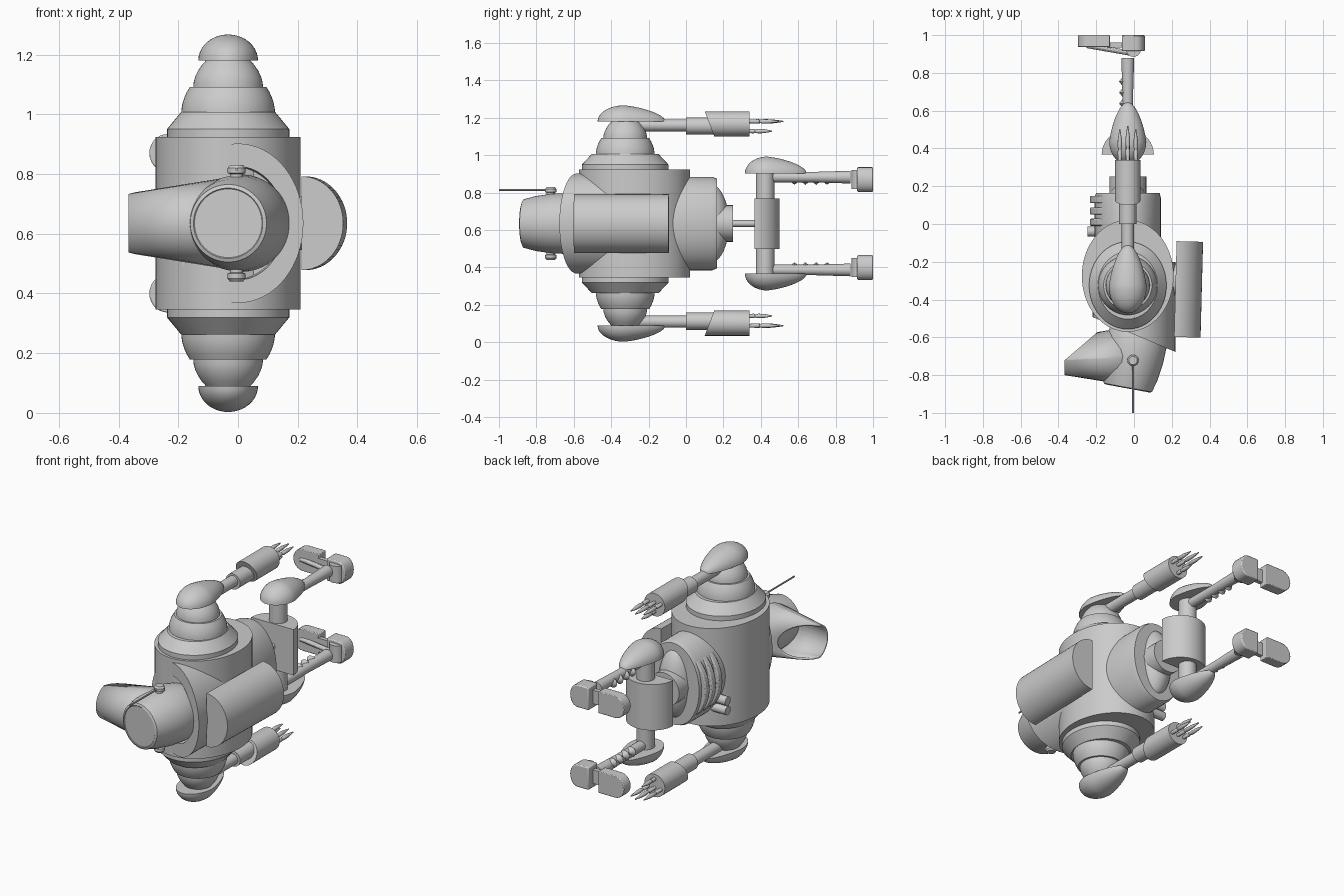
import bpy, bmesh, math
from mathutils import Matrix, Vector

cube = bpy.data.objects.get("Cube")
if cube:
    bpy.data.objects.remove(cube)

MID = 0.635      # height of the plane of symmetry; meshes are built around it
CX = -0.033      # x of the body axis
grey = bpy.data.materials.new("light grey")
grey.use_nodes = True
grey.diffuse_color = (0.6, 0.6, 0.6, 1)
grey.node_tree.nodes["Principled BSDF"].inputs["Base Color"].default_value = (0.6, 0.6, 0.6, 1)


def finish(name, bm, mirror=False, bevel=0, angle=30):
    bmesh.ops.recalc_face_normals(bm, faces=bm.faces)
    mesh = bpy.data.meshes.new(name)
    bm.to_mesh(mesh)
    bm.free()
    mesh.materials.append(grey)
    ob = bpy.data.objects.new(name, mesh)
    ob.location.z = MID
    bpy.context.collection.objects.link(ob)
    if bevel:
        mod = ob.modifiers.new("Bevel", "BEVEL")
        mod.width, mod.segments = bevel, 2
    if mirror:
        mod = ob.modifiers.new("Mirror", "MIRROR")
        mod.use_axis = (False, False, True)
        mod.use_clip = False
        mod.use_mirror_merge = False
    bpy.ops.object.select_all(action="DESELECT")
    bpy.context.view_layer.objects.active = ob
    ob.select_set(True)
    bpy.ops.object.shade_smooth_by_angle(angle=math.radians(angle))
    return ob


def lathe_mesh(profile, origin, axis, scale=(1, 1, 1), seg=48):
    """Stack of rings (radius, distance) along an axis, closed at both ends."""
    bm = bmesh.new()
    turn = Vector((0, 0, 1)).rotation_difference(Vector(axis)).to_matrix()
    rings = []
    for r, h in profile:
        ring = []
        for i in range(seg):
            a = math.tau * i / seg
            p = turn @ Vector((r * math.cos(a), r * math.sin(a), h))
            p = Vector([u * s for u, s in zip(p, scale)])
            ring.append(bm.verts.new(p + Vector(origin)))
        rings.append(ring)
    for a, b in zip(rings, rings[1:]):
        for i in range(seg):
            j = (i + 1) % seg
            bm.faces.new((a[i], a[j], b[j], b[i]))
    bm.faces.new(rings[0])
    bm.faces.new(rings[-1])
    return bm


def lathe(name, profile, origin, axis, scale=(1, 1, 1), seg=48, **kw):
    return finish(name, lathe_mesh(profile, origin, axis, scale, seg), **kw)


def rod(name, start, end, r, seg=32, **kw):
    axis = Vector(end) - Vector(start)
    return lathe(name, [(r, 0), (r, axis.length)], start, axis.normalized(), seg=seg, **kw)


def prism(name, outline, low, high, **kw):
    """Outline in x and z, extruded along y."""
    bm = bmesh.new()
    face = bm.faces.new([bm.verts.new((x, low, z)) for x, z in outline])
    out = bmesh.ops.extrude_face_region(bm, geom=[face])["geom"]
    bmesh.ops.translate(bm, vec=(0, high - low, 0),
                        verts=[v for v in out if isinstance(v, bmesh.types.BMVert)])
    return finish(name, bm, **kw)


def arc(cx, cz, rx, rz, start, end, n=24):
    angles = [math.radians(start + (end - start) * i / n) for i in range(n + 1)]
    return [(cx + rx * math.cos(a), cz + rz * math.sin(a)) for a in angles]


def ellipsoid(name, centre, size, **kw):
    bm = bmesh.new()
    bmesh.ops.create_uvsphere(bm, u_segments=32, v_segments=16, radius=1)
    bm.transform(Matrix.Translation(centre) @ Matrix.Diagonal((*size, 1)))
    return finish(name, bm, **kw)


def egg_shell(name, y, z, width, short, long, height):
    """Half egg with a flat underside and its narrow end toward the feet."""
    bm = bmesh.new()
    bmesh.ops.create_uvsphere(bm, u_segments=40, v_segments=20, radius=1)
    cut = bmesh.ops.bisect_plane(bm, geom=bm.verts[:] + bm.edges[:] + bm.faces[:],
                                 plane_co=(0, 0, 0), plane_no=(0, 0, 1), clear_inner=True)
    bmesh.ops.contextual_create(bm, geom=[e for e in cut["geom_cut"]
                                          if isinstance(e, bmesh.types.BMEdge)])
    for v in bm.verts:
        taper = 1 - 0.25 * max(v.co.y, 0)
        v.co = Vector((CX + v.co.x * width * taper,
                       y + v.co.y * (long if v.co.y > 0 else short),
                       z + v.co.z * height * taper))
    finish(name, bm, mirror=True)


# Torso drum and stepped shoulders
lathe("torso", [(0.243, -0.288), (0.243, 0.288)], (CX, -0.275, 0), (0, 0, 1), (1, 1.22, 1), 64)
SH = (CX, -0.325, 0)
lathe("shoulder_base", [(0.205, 0.26), (0.205, 0.315), (0.158, 0.372)], SH, (0, 0, 1),
      (1, 1.13, 1), mirror=True)


def dome(name, r, top, low, high):
    steps = [(low, r)] + [(low + (high - low) * t, r + (top - r) * t ** 2)
                          for t in (0.2, 0.4, 0.6, 0.8, 1)]
    lathe(name, [(q, h) for h, q in steps], SH, (0, 0, 1), mirror=True)


dome("shoulder_middle", 0.157, 0.128, 0.368, 0.457)
dome("shoulder_top", 0.117, 0.072, 0.455, 0.548)
egg_shell("shoulder_shell", -0.33, 0.545, 0.1, 0.143, 0.22, 0.087)

# Arms
rod("upper_arm", (CX, -0.27, 0.525), (CX, 0.02, 0.525), 0.032, mirror=True)
rod("elbow", (CX, 0, 0.522), (CX, 0.16, 0.522), 0.046, mirror=True)
bm = lathe_mesh([(0.067, 0), (0.067, 0.24)], (CX, 0.1, 0.533), (0, 1, 0))
for v in bm.verts:      # slanted cuff
    if v.co.y < 0.2:
        v.co.y += (0.6 - v.co.z) * 0.38
finish("forearm", bm, mirror=True)


def finger(name, x, z, start, length):
    lathe(name, [(0.009, 0), (0.012, 0.35 * length), (0.008, 0.4 * length), (0.012, 0.5 * length),
                 (0.011, 0.7 * length), (0.003, length)], (x, start, z), (0, 1, 0),
          seg=12, mirror=True)


for i, dx in enumerate((-0.042, 0, 0.042)):
    finger(f"finger_{i + 1}", CX + dx, 0.546, 0.32, 0.18 if dx else 0.2)
finger("thumb", CX, 0.494, 0.31, 0.15)

# Collar with an oblique, recessed opening
bm = lathe_mesh([(0.267, 0), (0.267, 0.385), (0.19, 0.385), (0.185, 0.33)],
                (0.0, -0.2, 0), (0, -1, 0), (0.82, 1, 1), 64)
for v in bm.verts:
    if v.co.y < -0.3:
        v.co.y -= v.co.x * 0.42
finish("collar", bm)

# Head, forward hood, ear studs and aerial
lathe("head", [(0.15, -0.06), (0.163, 0), (0.16, 0.09), (0.147, 0.18), (0.13, 0.245),
               (0.118, 0.25), (0.115, 0.247)], (0.012, -0.625, 0),
      Vector((-0.18, -0.98, 0)).normalized())
bm = lathe_mesh([(0.16, 0), (0.1, 0.372)], (0.005, -0.7, 0), (-1, 0, 0), seg=28)
bmesh.ops.delete(bm, geom=[f for f in bm.faces if len(f.verts) > 4], context="FACES_ONLY")
bmesh.ops.bisect_plane(bm, geom=bm.verts[:] + bm.edges[:] + bm.faces[:],
                       plane_co=(-0.366, -0.72, 0), plane_no=(-0.65, 0.76, 0), clear_outer=True)
hood = finish("hood", bm, angle=10)
solid = hood.modifiers.new("Thickness", "SOLIDIFY")
solid.thickness, solid.offset = 0.012, -1
ellipsoid("face", (-0.03, -0.69, 0), (0.13, 0.11, 0.115))
lathe("ear_stud", [(0.022, 0.12), (0.022, 0.165), (0.03, 0.168), (0.03, 0.185), (0.022, 0.195)],
      (-0.005, -0.723, 0), (0, 0, 1), seg=24, mirror=True)
rod("aerial", (-0.005, -0.723, 0.18), (-0.005, -1, 0.18), 0.005, seg=10)

# Backpack: a half drum, with a mount into the torso
pack = prism("backpack", arc(0.228, 0, 0.14, 0.157, -90, 90, 32), -0.592, -0.085)
pack.rotation_euler.z = math.radians(-1.5)
rod("backpack_mount", (0.15, -0.3, 0), (0.25, -0.3, 0), 0.09)

# Waist, belly ribs and ports
lathe("waist", [(0.25, 0), (0.25, 0.225), (0.24, 0.25)], (CX, -0.085, 0), (0, 1, 0),
      (0.7, 1, 1), 64)
for i, y in enumerate((-0.01, 0.05, 0.11)):
    prism(f"belly_rib_{i + 1}", arc(CX, 0, 0.2, 0.215, 105, 255, 24), y, y + 0.038, bevel=0.006)
for i, z in enumerate((-0.18, -0.125)):
    rod(f"belly_port_{i + 1}", (-0.13, -0.04, z), (-0.245, -0.04, z), 0.026, seg=20)
ellipsoid("pelvis_bulb", (CX, 0.13, 0), (0.1, 0.1, 0.21))
rod("pelvis_hub", (CX, 0.12, 0), (CX, 0.252, 0), 0.098)
rod("pelvis_shaft", (CX, 0.2, 0), (CX, 0.4, 0), 0.018)

# Hips: a half drum on a cross bar
bm = bmesh.new()
drum = bm.faces.new([bm.verts.new((x, y, -0.135))
                     for x, y in arc(CX, 0.367, 0.138, 0.134, 0, 180, 32)])
out = bmesh.ops.extrude_face_region(bm, geom=[drum])["geom"]
bmesh.ops.translate(bm, vec=(0, 0, 0.27), verts=[v for v in out if isinstance(v, bmesh.types.BMVert)])
finish("hip_drum", bm)
rod("hip_bar", (CX, 0.423, -0.28), (CX, 0.423, 0.28), 0.05)
egg_shell("thigh_shell", 0.435, 0.268, 0.098, 0.12, 0.21, 0.09)

# Legs with knee beads
lathe("leg", [(0.028, 0), (0.028, 0.25), (0.034, 0.45)], (CX, 0.43, 0.248), (0, 1, 0),
      seg=24, mirror=True)
for i in range(4):
    lathe(f"knee_bead_{i + 1}", [(0.006, -0.03), (0.03, 0), (0.006, 0.03)],
          (CX - 0.016, 0.58 + 0.058 * i, 0.237), (0, 1, 0), seg=12, mirror=True)

# Feet: rounded heel, ankle, sloping instep and rounded toe
FZ = 0.235
rod("ankle", (-0.003, 0.925, FZ - 0.05), (-0.003, 0.925, FZ + 0.05), 0.04, seg=24, mirror=True)
heel = [(-0.064, FZ - 0.066), *arc(0.01, FZ, 0.048, 0.066, -90, 90, 12), (-0.064, FZ + 0.066)]
prism("heel", heel, 0.915, 1.0, mirror=True, bevel=0.006)
toe = [(-0.128, FZ + 0.064), *arc(-0.235, FZ, 0.062, 0.064, 90, 270, 14), (-0.128, FZ - 0.064)]
prism("toe", toe, 0.937, 1.0, mirror=True, bevel=0.004)
rod("instep", (-0.25, 0.945, FZ), (-0.02, 0.905, FZ), 0.014, seg=12, mirror=True)
prism("sole_link", [(-0.14, FZ - 0.04), (-0.05, FZ - 0.04), (-0.05, FZ + 0.04), (-0.14, FZ + 0.04)],
      0.935, 0.96, mirror=True)
